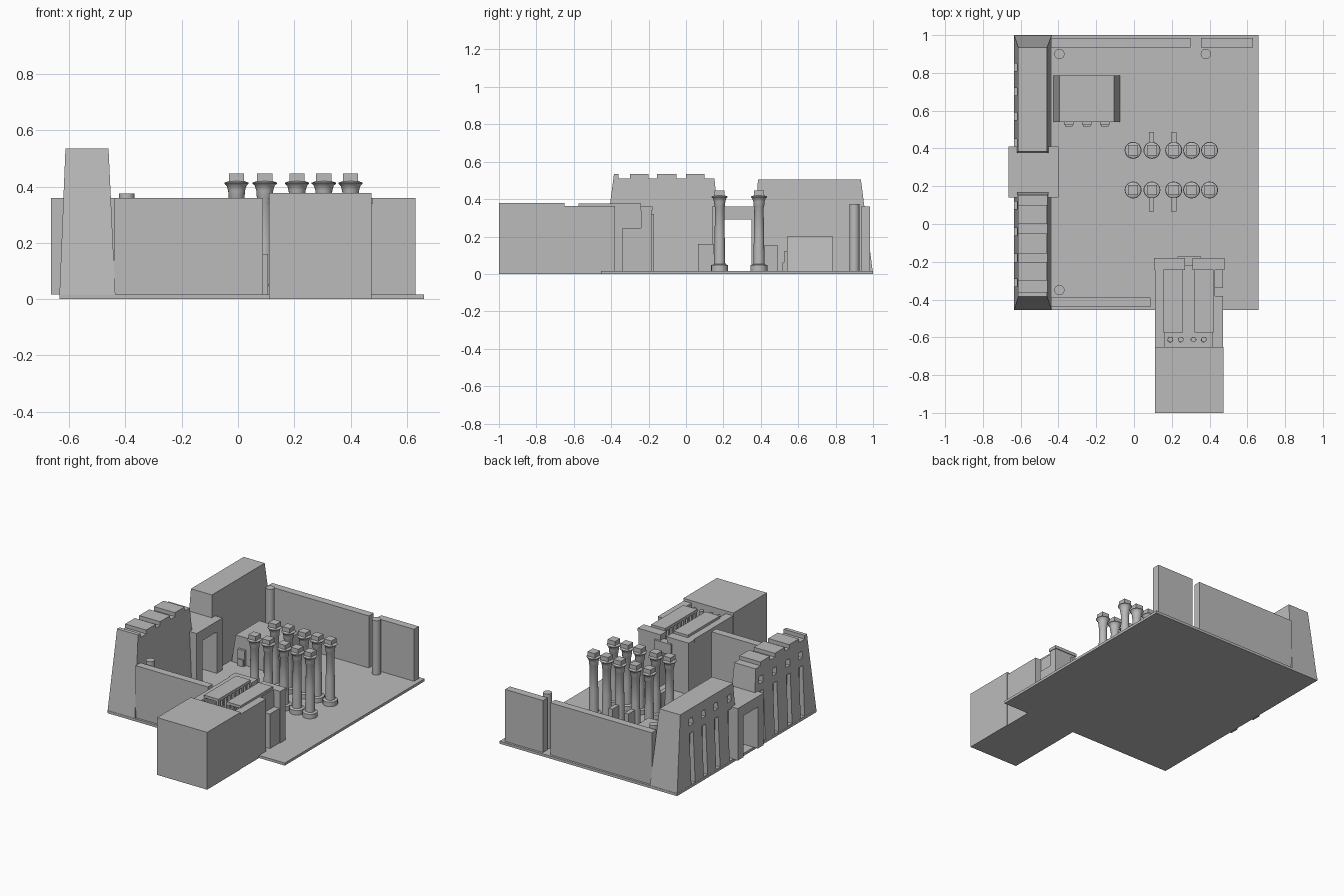
import bpy, bmesh, math

cube = bpy.data.objects.get("Cube")
if cube:
    bpy.data.objects.remove(cube, do_unlink=True)

stone = bpy.data.materials.new("grey_stone")
stone.use_nodes = True
stone.diffuse_color = (0.5, 0.5, 0.5, 1)
stone.node_tree.nodes["Principled BSDF"].inputs["Base Color"].default_value = (0.5, 0.5, 0.5, 1)


def finish(name, bm):
    bmesh.ops.recalc_face_normals(bm, faces=bm.faces)
    mesh = bpy.data.meshes.new(name)
    bm.to_mesh(mesh)
    bm.free()
    mesh.materials.append(stone)
    ob = bpy.data.objects.new(name, mesh)
    bpy.context.collection.objects.link(ob)
    return ob


def add_box(bm, x, y, z, top_x=None, top_y=None):
    """Box from ranges; the top may be narrower than the base."""
    rings = []
    for (xr, yr, h) in ((x, y, z[0]), (top_x or x, top_y or y, z[1])):
        corners = ((0, 0), (1, 0), (1, 1), (0, 1))
        rings.append([bm.verts.new((xr[i], yr[j], h)) for i, j in corners])
    low, high = rings
    bm.faces.new(low[::-1])
    bm.faces.new(high)
    for i in range(4):
        k = (i + 1) % 4
        bm.faces.new((low[i], low[k], high[k], high[i]))


def boxes(name, *parts):
    bm = bmesh.new()
    for part in parts:
        add_box(bm, *part)
    return finish(name, bm)


def turned(name, x, y, profile, sides=20):
    """Round part from a (radius, height) profile."""
    bm = bmesh.new()
    rings = []
    for r, z in profile:
        angles = [2 * math.pi * i / sides for i in range(sides)]
        rings.append([bm.verts.new((x + r * math.cos(a), y + r * math.sin(a), z)) for a in angles])
    for low, high in zip(rings, rings[1:]):
        for i in range(sides):
            k = (i + 1) % sides
            bm.faces.new((low[i], low[k], high[k], high[i]))
    bm.faces.new(rings[0][::-1])
    bm.faces.new(rings[-1])
    ob = finish(name, bm)
    bpy.ops.object.select_all(action='DESELECT')
    ob.select_set(True)
    bpy.context.view_layer.objects.active = ob
    bpy.ops.object.shade_smooth_by_angle(angle=math.radians(35))
    return ob


def cut(ob, cutter):
    mod = ob.modifiers.new("cut", 'BOOLEAN')
    mod.operation = 'DIFFERENCE'
    mod.solver = 'EXACT'
    mod.object = cutter
    bpy.context.view_layer.objects.active = ob
    bpy.ops.object.modifier_apply(modifier=mod.name)
    bpy.data.objects.remove(cutter, do_unlink=True)


# Ground slab
F = 0.017
boxes("ground_slab", ((-0.635, 0.66), (-0.455, 1.0), (0, F)))

# Gate towers with flag niches and small windows on the outer face
PX, PT = (-0.635, -0.435), (-0.613, -0.46)


def niches(centres):
    parts = []
    for y in centres:
        parts.append(((-0.7, -0.598), (y - 0.02, y + 0.02), (0.02, 0.35)))
        parts.append(((-0.7, -0.59), (y - 0.02, y + 0.02), (0.40, 0.445)))
    return parts


front_tower = boxes("front_gate_tower", (PX, (-0.455, 0.2), (0, 0.535), PT, (-0.385, 0.15)))
notches = [((-0.7, -0.4), span, (0.51, 0.6))
           for span in ((-0.36, -0.3), (-0.2, -0.155), (-0.05, 0), (0.1, 0.2))]
cut(front_tower, boxes("tower_cutter", *niches((0.1, -0.04, -0.18, -0.31)), *notches))
back_tower = boxes("back_gate_tower", (PX, (0.35, 1.0), (0, 0.505), PT, (0.385, 0.935)))
cut(back_tower, boxes("tower_cutter", *niches((0.83, 0.7, 0.57, 0.43))))

# Gateway between the towers
GX = (-0.665, -0.4)
boxes("gateway", (GX, (0.14, 0.2), (F, 0.29)), (GX, (0.35, 0.41), (F, 0.29)),
      (GX, (0.14, 0.41), (0.29, 0.36)))

# Court walls and round corner posts
boxes("front_wall", ((-0.44, 0.088), (-0.44, -0.39), (F, 0.36)))
boxes("back_wall_long", ((-0.44, 0.3), (0.935, 0.985), (F, 0.36)))
boxes("back_wall_short", ((0.355, 0.63), (0.935, 0.985), (F, 0.36)))
for x, y in ((-0.395, -0.35), (-0.395, 0.9), (0.38, 0.9)):
    turned("corner_post", x, y, [(0.027, F), (0.027, 0.375)])

# Colonnade
column = [(0.045, F), (0.045, 0.047), (0.03, 0.052), (0.027, 0.2), (0.025, 0.355), (0.028, 0.36),
          (0.03, 0.385), (0.035, 0.403), (0.043, 0.41), (0.043, 0.414), (0.026, 0.42)]
for y in (0.18, 0.39):
    for x in (-0.005, 0.095, 0.21, 0.305, 0.4):
        turned("column", x, y, column)
        boxes("column_block", ((x - 0.027, x + 0.027), (y - 0.027, y + 0.027), (0.418, 0.447)))

# Pedestals beside the colonnade
for x in (0.093, 0.21):
    boxes("front_pedestal", ((x - 0.014, x + 0.014), (0.065, 0.15), (F, 0.16)))
    boxes("back_pedestal", ((x - 0.014, x + 0.014), (0.42, 0.488), (F, 0.155)))

# Shrine with sloping sides and three seated blocks in front
boxes("shrine", ((-0.425, -0.075), (0.54, 0.785), (F, 0.2), (-0.395, -0.105), (0.54, 0.785)))
for x in (-0.345, -0.25, -0.155):
    boxes("shrine_seat", ((x - 0.025, x + 0.025), (0.525, 0.545), (F, 0.12)))
    boxes("shrine_step", ((x - 0.02, x + 0.02), (0.515, 0.545), (F, 0.06)))

# Sanctuary block and side walls of the inner hall
boxes("sanctuary", ((0.11, 0.475), (-1.0, -0.65), (0, 0.378)))
boxes("hall_floor", ((0.11, 0.472), (-0.65, -0.2), (0, F)))
boxes("hall_left_wall", ((0.112, 0.165), (-0.65, -0.22), (F, 0.36)))
boxes("hall_right_wall", ((0.415, 0.472), (-0.65, -0.38), (F, 0.362)),
      ((0.39, 0.43), (-0.38, -0.22), (F, 0.36)))
boxes("side_chamber", ((0.425, 0.47), (-0.34, -0.2), (F, 0.245)))

# Raised hall roofs on rows of short piers
for x0, x1, inner in ((0.155, 0.26, 0.252), (0.32, 0.422, 0.328)):
    boxes("hall_roof", ((x0, x1), (-0.575, -0.24), (0.358, 0.376)))
    piers = [((inner - 0.007, inner + 0.007), (-0.572 + i * 0.04, -0.554 + i * 0.04), (F, 0.358))
             for i in range(9)]
    boxes("roof_piers", *piers)
for x in (0.192, 0.248, 0.315, 0.37):
    turned("hall_column", x, -0.612, [(0.015, F), (0.012, 0.34), (0.014, 0.355)], 12)

# Inner gate with cornice and raised door frame
for x0, x1 in ((0.11, 0.265), (0.315, 0.475)):
    boxes("inner_gate_tower", ((x0, x1), (-0.24, -0.185), (F, 0.35)))
    boxes("inner_gate_cornice", ((x0 - 0.004, x1 + 0.004), (-0.244, -0.18), (0.34, 0.36)))
boxes("inner_door_frame", ((0.23, 0.265), (-0.2, -0.172), (F, 0.3)),
      ((0.315, 0.355), (-0.2, -0.172), (F, 0.3)), ((0.23, 0.355), (-0.22, -0.172), (0.25, 0.32)))
